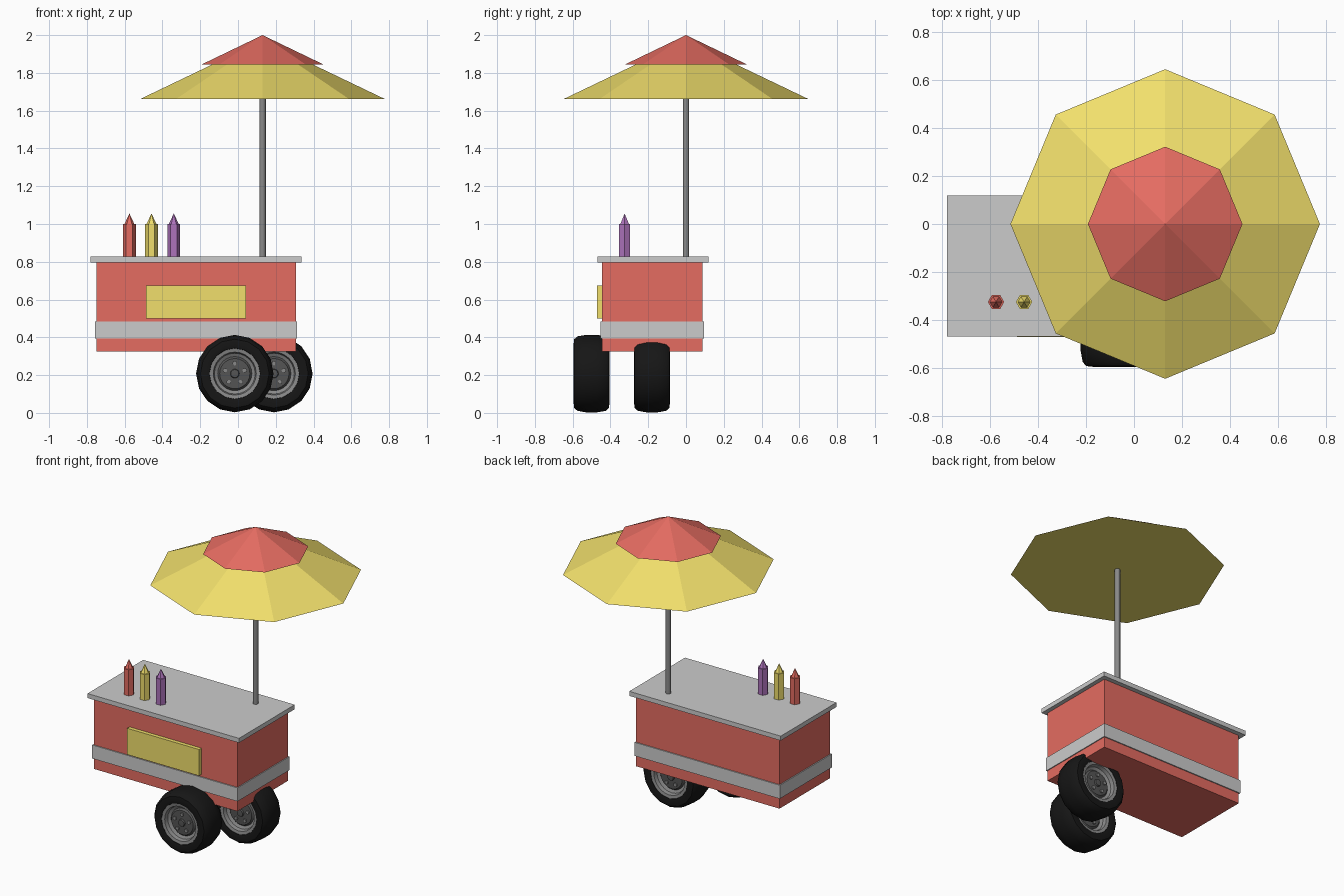
import bpy, bmesh, math
from mathutils import Matrix, Vector

if "Cube" in bpy.data.objects:
    bpy.data.objects.remove(bpy.data.objects["Cube"])


def material(name, rgb):
    m = bpy.data.materials.new(name)
    m.diffuse_color = (*rgb, 1)
    m.use_nodes = True
    m.node_tree.nodes["Principled BSDF"].inputs["Base Color"].default_value = m.diffuse_color
    return m


RED = material("red", (0.78, 0.15, 0.12))
YELLOW = material("yellow", (0.88, 0.74, 0.15))
PURPLE = material("purple", (0.42, 0.17, 0.50))
BLACK = material("rubber", (0.008, 0.008, 0.008))
STEEL = material("steel", (0.25, 0.25, 0.25))
DARK = material("dark_steel", (0.09, 0.09, 0.09))


def finish(name, bm, mat=None, smooth=None):
    bmesh.ops.recalc_face_normals(bm, faces=bm.faces)
    me = bpy.data.meshes.new(name)
    bm.to_mesh(me)
    bm.free()
    ob = bpy.data.objects.new(name, me)
    bpy.context.collection.objects.link(ob)
    if mat:
        me.materials.append(mat)
    if smooth:
        bpy.ops.object.select_all(action='DESELECT')
        ob.select_set(True)
        bpy.context.view_layer.objects.active = ob
        bpy.ops.object.shade_smooth_by_angle(angle=math.radians(smooth))
    return ob


def box(name, lo, hi, mat=None):
    lo, hi = Vector(lo), Vector(hi)
    bm = bmesh.new()
    bmesh.ops.create_cube(bm, size=1, matrix=Matrix.Translation((lo + hi) / 2)
                          @ Matrix.Diagonal((*(hi - lo), 1)))
    return finish(name, bm, mat)


def cone(name, xy, z0, z1, r0, r1, sides, mat=None, turn=0, smooth=None):
    bm = bmesh.new()
    bmesh.ops.create_cone(bm, cap_ends=True, segments=sides, radius1=r0, radius2=r1,
                          depth=z1 - z0,
                          matrix=Matrix.Translation((*xy, (z0 + z1) / 2))
                          @ Matrix.Rotation(turn, 4, 'Z'))
    bmesh.ops.remove_doubles(bm, verts=bm.verts, dist=1e-5)
    return finish(name, bm, mat, smooth)


def lathe(name, half, sides, centre, mat, smooth):
    """Spin a (radius, y) half profile, mirrored in y, about the wheel axle."""
    pts = half + [(r, -y) for r, y in reversed(half)]
    if half[0][0] > 0:
        pts.append(pts[0])
    bm = bmesh.new()
    vs = [bm.verts.new((r, y, 0)) for r, y in pts]
    es = [bm.edges.new(p) for p in zip(vs, vs[1:])]
    bmesh.ops.spin(bm, geom=vs + es, cent=(0, 0, 0), axis=(0, 1, 0),
                   angle=math.tau, steps=sides, use_duplicate=False)
    bmesh.ops.remove_doubles(bm, verts=bm.verts, dist=1e-5)
    bmesh.ops.translate(bm, verts=bm.verts, vec=centre)
    return finish(name, bm, mat, smooth)


# Cart body, steel band, counter and front panel
box("cart_body", (-0.75, -0.445, 0.325), (0.307, 0.088, 0.80), RED)
box("steel_band", (-0.757, -0.452, 0.395), (0.313, 0.095, 0.485))
box("counter_top", (-0.78, -0.468, 0.797), (0.335, 0.118, 0.827))
box("front_panel", (-0.487, -0.47, 0.50), (0.043, -0.44, 0.675), YELLOW)

# Umbrella
cone("umbrella_pole", (0.13, 0), 0.82, 1.68, 0.017, 0.017, 12, STEEL, smooth=40)
cone("umbrella_canopy", (0.13, 0), 1.663, 1.972, 0.645, 0, 8, YELLOW)
cone("umbrella_cap", (0.13, 0), 1.845, 2.0, 0.322, 0, 8, RED)

# Sauce bottles
for label, x, mat in (("red", -0.575, RED), ("yellow", -0.458, YELLOW), ("purple", -0.34, PURPLE)):
    cone(label + "_bottle", (x, -0.325), 0.82, 1.0, 0.034, 0.034, 6, mat, math.pi / 6)
    cone(label + "_nozzle", (x, -0.325), 1.0, 1.056, 0.026, 0, 6, mat, math.pi / 6)

# Wheels: tyre, rim, disc and wheel nuts on both faces
TYRE = [(0.128, 0.075), (0.135, 0.09), (0.155, 0.095), (0.182, 0.092), (0.197, 0.075), (0.205, 0.03)]
RIM = [(0.09, 0.05), (0.108, 0.06), (0.114, 0.084), (0.134, 0.088), (0.134, 0.06)]
DISC = [(0, 0.076), (0.021, 0.074), (0.024, 0.064), (0.08, 0.062), (0.095, 0.045)]
for label, c in (("front", (-0.017, -0.5, 0.208)), ("rear", (0.19, -0.18, 0.208))):
    lathe(label + "_tyre", TYRE, 16, c, BLACK, 40)
    lathe(label + "_rim", RIM, 24, c, STEEL, 30)
    lathe(label + "_disc", DISC, 24, c, DARK, 30)
    bm = bmesh.new()
    for i in range(5):
        a = math.tau * i / 5 + math.pi / 2
        for s in (-1, 1):
            p = Vector(c) + Vector((0.055 * math.cos(a), 0.064 * s, 0.055 * math.sin(a)))
            bmesh.ops.create_cone(bm, cap_ends=True, segments=8, radius1=0.012, radius2=0.012,
                                  depth=0.014, matrix=Matrix.Translation(p)
                                  @ Matrix.Rotation(math.pi / 2, 4, 'X'))
    finish(label + "_wheel_nuts", bm, STEEL)
